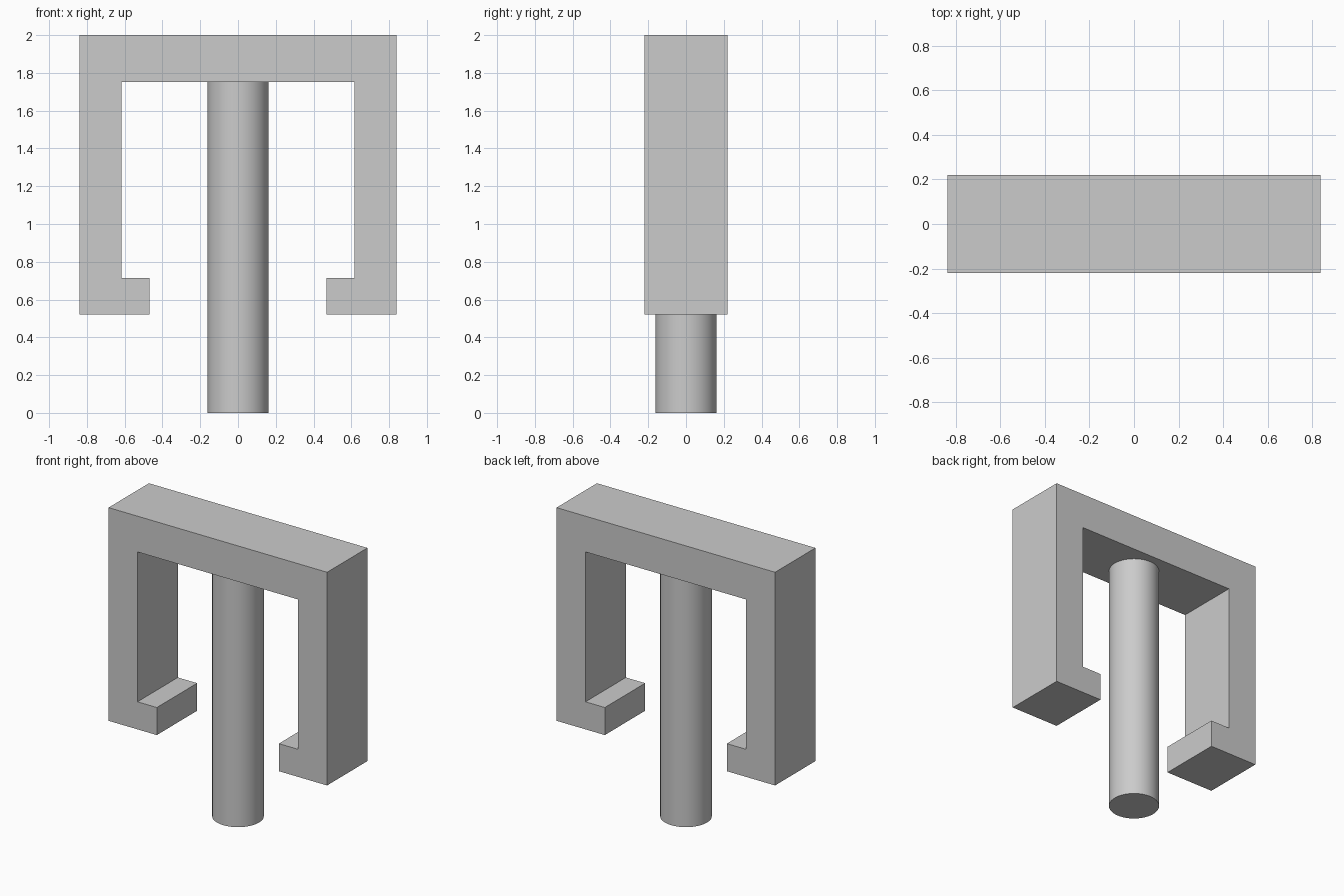
import bpy
import bmesh

cube = bpy.data.objects.get("Cube")
if cube:
    bpy.data.objects.remove(cube, do_unlink=True)

grey = bpy.data.materials.new("light_grey")
grey.use_nodes = True
colour = (0.6, 0.6, 0.6, 1)
grey.diffuse_color = colour
grey.node_tree.nodes["Principled BSDF"].inputs["Base Color"].default_value = colour

# Hooked frame: half outline from the top centre to the inner top, mirrored and extruded
HALF_DEPTH = 0.221
half = [(0.838, 2.0), (0.838, 0.522), (0.468, 0.522),
        (0.468, 0.713), (0.616, 0.713), (0.616, 1.752)]
outline = half + [(-x, z) for x, z in reversed(half)]

bm = bmesh.new()
face = bm.faces.new([bm.verts.new((x, -HALF_DEPTH, z)) for x, z in outline])
result = bmesh.ops.extrude_face_region(bm, geom=[face])
moved = [v for v in result["geom"] if isinstance(v, bmesh.types.BMVert)]
bmesh.ops.translate(bm, verts=moved, vec=(0, 2 * HALF_DEPTH, 0))
bmesh.ops.recalc_face_normals(bm, faces=bm.faces)
mesh = bpy.data.meshes.new("hooked_frame")
bm.to_mesh(mesh)
bm.free()
mesh.materials.append(grey)
frame = bpy.data.objects.new("hooked_frame", mesh)
bpy.context.collection.objects.link(frame)

# Central round post, running up to the underside of the frame
POST_HEIGHT = 1.752
bpy.ops.mesh.primitive_cylinder_add(vertices=64, radius=0.162, depth=POST_HEIGHT,
                                    location=(0, 0, POST_HEIGHT / 2))
post = bpy.context.object
post.name = "central_post"
post.data.materials.append(grey)
bpy.ops.object.shade_smooth_by_angle()
